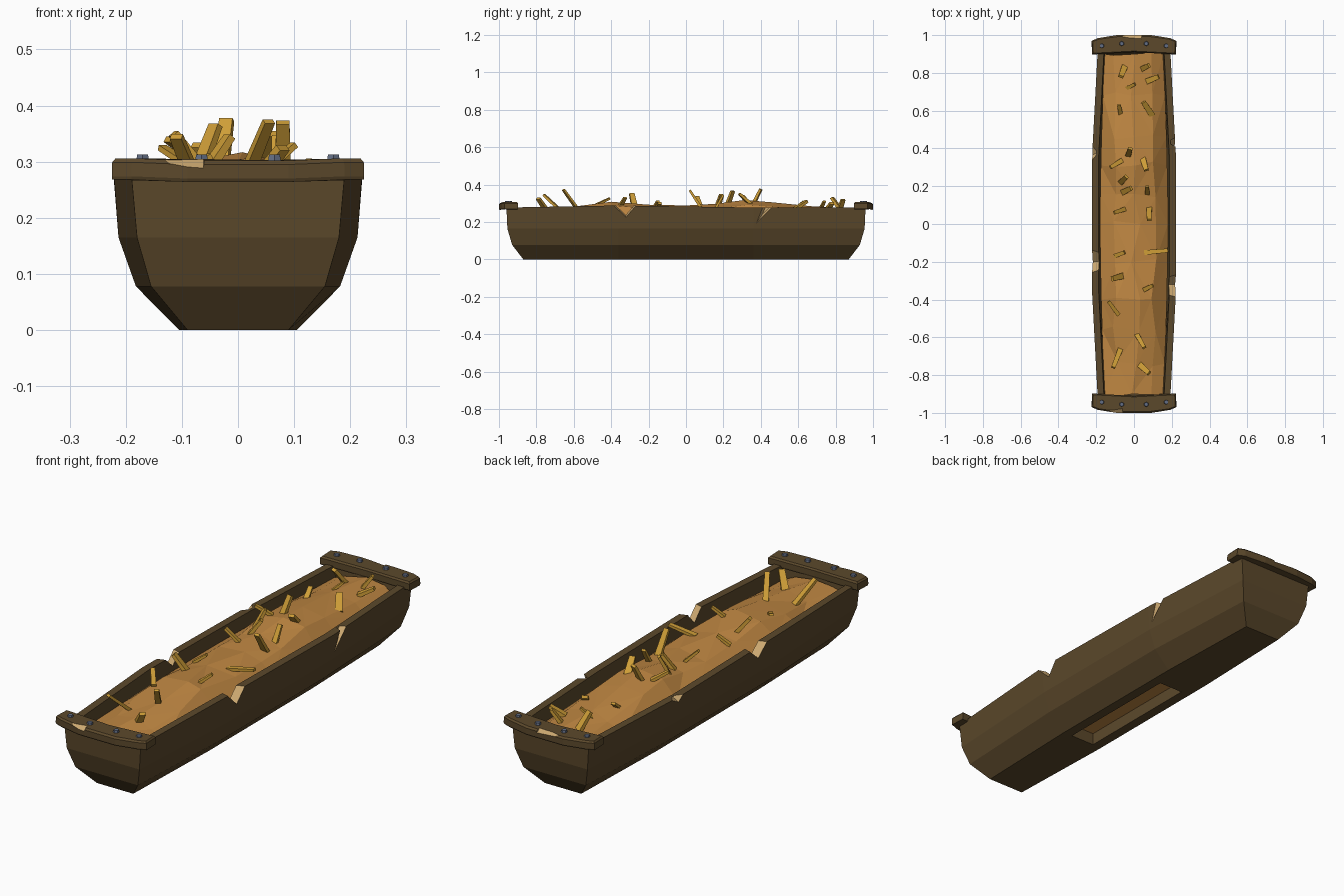
import bpy, bmesh, math, random
from mathutils import Vector, Matrix

if "Cube" in bpy.data.objects:
    bpy.data.objects.remove(bpy.data.objects["Cube"])

random.seed(4)


def mat(name, rgb):
    m = bpy.data.materials.new(name)
    m.diffuse_color = tuple((c / 255) ** 2.2 for c in rgb) + (1,)
    m.use_nodes = True
    m.node_tree.nodes["Principled BSDF"].inputs["Base Color"].default_value = m.diffuse_color
    return m


WOOD = mat("dark_wood", (92, 74, 47))
RAW = mat("raw_split_wood", (203, 167, 112))
FEED = mat("feed_brown", (190, 134, 68))
STRAW = mat("straw_gold", (205, 156, 58))
METAL = mat("bolt_steel", (100, 110, 132))


def make(name, bm, *mats):
    bmesh.ops.recalc_face_normals(bm, faces=bm.faces)
    me = bpy.data.meshes.new(name)
    bm.to_mesh(me)
    bm.free()
    for m in mats:
        me.materials.append(m)
    ob = bpy.data.objects.new(name, me)
    bpy.context.collection.objects.link(ob)
    return ob


def loft(rings):
    """Closed solid through a stack of equal-sized rings."""
    bm = bmesh.new()
    vs = [[bm.verts.new(p) for p in r] for r in rings]
    n = len(vs[0])
    for a, b in zip(vs, vs[1:]):
        for i in range(n):
            bm.faces.new((a[i], a[(i + 1) % n], b[(i + 1) % n], b[i]))
    bm.faces.new(vs[0][::-1])
    bm.faces.new(vs[-1])
    return bm


def cut(ob, cutter):
    cutter.hide_render = True
    cutter.hide_viewport = False
    cutter.display_type = 'WIRE'
    m = ob.modifiers.new("cut", 'BOOLEAN')
    m.operation, m.solver, m.object = 'DIFFERENCE', 'EXACT', cutter
    m.material_mode = 'TRANSFER'


# Trough: outer rings go up, inner rings come back down
RIM = (0.277, 0.288, 0.277, 0.277)


def ring(z, w_end, w_mid, y_end, rim=False):
    ys = (-y_end, -0.36, 0.36, y_end)
    ws = (w_end, w_mid, w_mid, w_end)
    zs = RIM if rim else (z,) * 4
    side = list(zip(ws, ys, zs))
    return side + [(-w, y, h) for w, y, h in reversed(side)]


trough = make("trough", loft([
    ring(0, 0.09, 0.105, 0.87),
    ring(0.078, 0.155, 0.182, 0.93),
    ring(0.165, 0.18, 0.213, 0.955),
    ring(0, 0.19, 0.222, 0.96, True),
    ring(0, 0.159, 0.187, 0.915, True),
    ring(0.165, 0.147, 0.178, 0.905),
    ring(0.055, 0.095, 0.12, 0.86)]), WOOD, RAW)

# Broken notches and cracks in the side walls: outline in y,z (top edge first)
def wall_cut(name, side, outline, x_in, shrink):
    py, pz = (outline[0][0] + outline[1][0]) / 2, outline[0][1]

    def at(x, s):
        return [(side * x, py + (y - py) * s, pz + (z - pz) * s) for y, z in outline]
    cut(trough, make(name, loft([at(0.25, 1.12), at(x_in, shrink)]), RAW))


wall_cut("right_notch_cutter", 1, [(-0.41, 0.31), (-0.25, 0.31), (-0.32, 0.225)], 0.14, 0.68)
wall_cut("right_crack_cutter", 1, [(0.40, 0.282), (0.475, 0.282), (0.34, 0.14)], 0.192, 0.3)
wall_cut("left_notch_cutter", -1, [(-0.28, 0.31), (-0.11, 0.31), (-0.2, 0.232)], 0.14, 0.68)
wall_cut("left_crack_cutter", -1, [(0.30, 0.287), (0.46, 0.287), (0.36, 0.235)], 0.198, 0.3)

# Long slot in the underside
slot = bmesh.new()
bmesh.ops.create_cube(slot, size=1, matrix=Matrix.Translation((0, -0.05, 0.03)) @ Matrix.Diagonal((0.12, 0.6, 0.16, 1)))
cut(trough, make("underside_slot_cutter", slot, WOOD))

# Feed heap: faceted ridge lofted along the trough
STATIONS = [(-0.9, 0.262), (-0.74, 0.272), (-0.56, 0.287), (-0.4, 0.308), (-0.2, 0.292), (0, 0.288),
            (0.16, 0.297), (0.31, 0.317), (0.46, 0.305), (0.68, 0.283), (0.9, 0.272)]
sections = []
for y, top in STATIONS:
    k = 1 - (abs(y) / 0.96) ** 1.6
    w = 0.154 + 0.026 * k
    j = lambda a: random.uniform(-a, a)
    ye = max(-0.855, min(0.855, y))
    sections.append([(-0.08, ye, 0.056), (-w, y, 0.225), (-0.1 + j(0.02), y + j(0.02), top - 0.02 + j(0.006)),
                     (0.01 + j(0.03), y, top), (0.105 + j(0.015), y + j(0.02), top - 0.022 + j(0.006)),
                     (w, y, 0.215), (0.08, ye, 0.056)])
heap = loft(sections)
bmesh.ops.triangulate(heap, faces=heap.faces)
make("feed_heap", heap, FEED)

# Straw chips: base x, base y, lean x, lean y, tip z
CHIPS = [(-0.05, 0.83, -0.02, -0.05, .33), (0.04, 0.82, 0.04, 0.02, .32), (0.08, 0.76, 0.05, 0.02, .30),
         (-0.035, 0.72, 0.04, 0.02, .31), (-0.07, 0.58, -0.01, 0.05, .31), (0.09, 0.585, -0.04, 0.06, .31),
         (-0.03, 0.365, 0.01, 0.035, .375), (-0.075, 0.33, -0.05, -0.03, .34), (0.05, 0.335, 0.015, -0.05, .35),
         (-0.07, 0.22, 0.03, 0.03, .365), (-0.055, 0.17, 0.04, 0.02, .345), (0.07, 0.165, 0.0, 0.035, .345),
         (-0.045, 0.08, -0.06, -0.02, .335), (0.08, 0.08, 0.0, -0.06, .37),
         (0.07, -0.15, 0.11, 0.01, .30), (-0.09, -0.165, 0.04, 0.015, .31), (-0.06, -0.275, -0.055, -0.015, .35),
         (0.06, -0.345, 0.04, 0.02, .33), (-0.09, -0.47, -0.045, 0.06, .325),
         (0.015, -0.585, 0.04, -0.07, .372), (-0.075, -0.67, -0.035, -0.09, .345), (0.03, -0.745, 0.05, -0.045, .325)]
chips = bmesh.new()
for x, y, dx, dy, tip in CHIPS:
    ground = min(STATIONS, key=lambda s: abs(s[0] - y))[1] - 0.012
    base, end = Vector((x, y, ground)), Vector((x + dx, y + dy, tip))
    axis = (end - base).normalized()
    base -= axis * 0.015
    size = random.uniform(0.8, 1.2) * (0.7 + 3 * (end - base).length) / 1
    place = Matrix.Translation((base + end) / 2) @ axis.to_track_quat('Z', 'Y').to_matrix().to_4x4()
    vs = bmesh.ops.create_cube(chips, size=1)["verts"]
    for v in vs:
        t = 0.8 if v.co.z > 0 else 1
        v.co = place @ Vector((v.co.x * 0.028 * size * t, v.co.y * 0.015 * size * t, v.co.z * (end - base).length))
make("straw_chips", chips, STRAW)

# End boards with bowed outer edge, a chipped corner and four bolts each
for side, name, chip_x in ((-1, "front", -0.11), (1, "back", -0.01)):
    outline = [(-0.222, 0.90), (0, 0.912), (0.222, 0.90), (0.225, 0.968), (0.19, 0.982),
               (0.09, 0.997), (-0.09, 0.997), (-0.19, 0.982), (-0.225, 0.968)]

    def layer(drop, s, z):
        return [(x * s, side * (0.945 + (y - 0.945) * (1 - drop)), z + 0.004 * (abs(x) > 0.15)) for x, y in outline]
    board = make(name + "_end_board", loft([
        layer(0, 0.997, 0.264), layer(-0.06, 1.0, 0.27), layer(-0.06, 0.996, 0.295), layer(0.1, 0.97, 0.302)]), WOOD, RAW)
    chip = bmesh.new()
    bmesh.ops.create_cube(chip, size=1, matrix=Matrix.Translation((chip_x, side * 0.997, 0.319))
                          @ Matrix.Rotation(-side * 0.62, 4, 'X') @ Matrix.Rotation(0.06, 4, 'Y')
                          @ Matrix.Diagonal((0.1, 0.09, 0.04, 1)))
    cut(board, make(name + "_chip_cutter", chip, RAW))
    bolts = bmesh.new()
    for x, y in ((-0.17, 0.943), (-0.065, 0.955), (0.065, 0.955), (0.17, 0.943)):
        bmesh.ops.create_cone(bolts, cap_ends=True, segments=6, radius1=0.014, radius2=0.011, depth=0.016,
                              matrix=Matrix.Translation((x, side * y, 0.305)))
    make(name + "_bolts", bolts, METAL)
